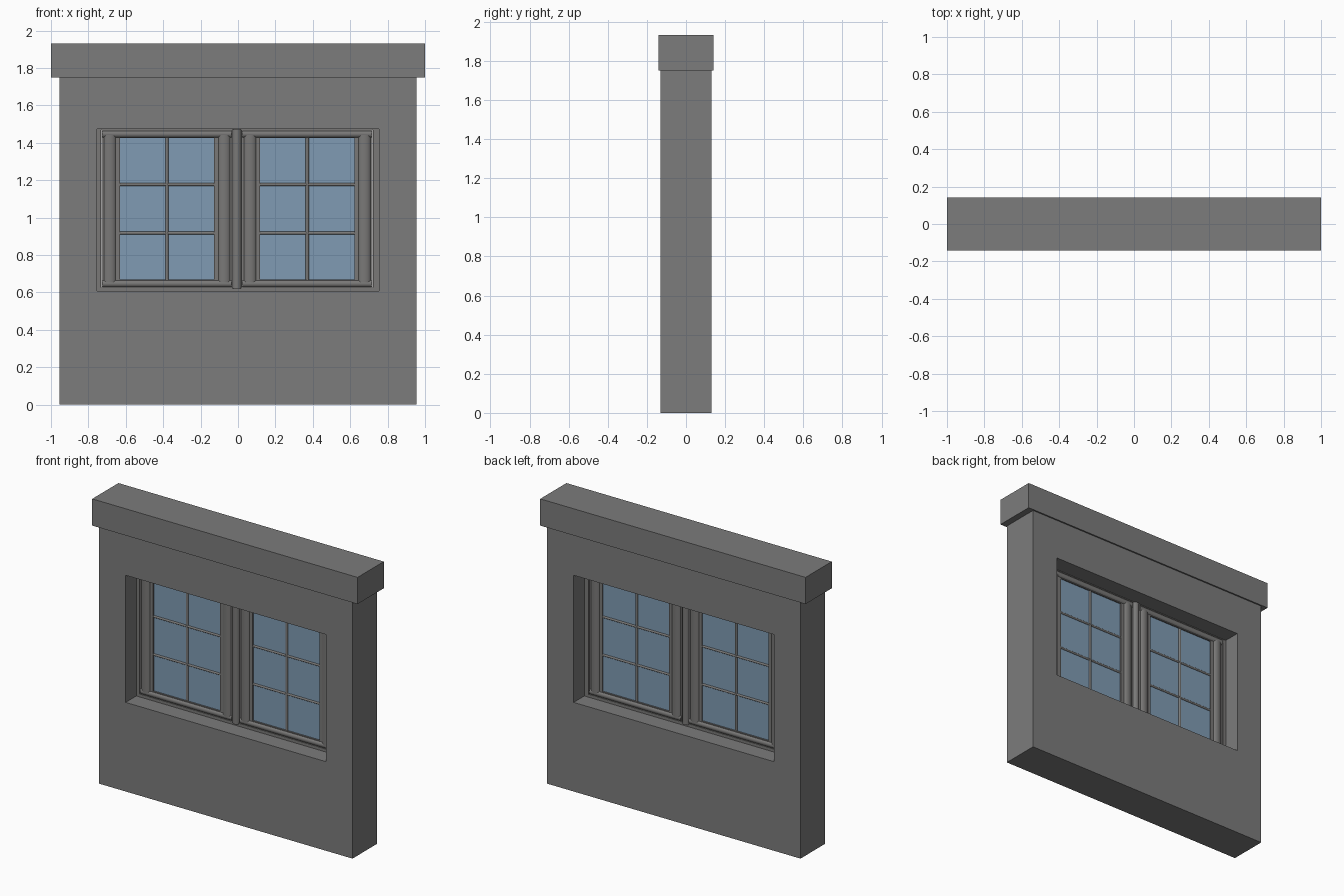
import bpy, bmesh, math
from mathutils import Matrix

if "Cube" in bpy.data.objects:
    bpy.data.objects.remove(bpy.data.objects["Cube"])


def material(name, rgb):
    m = bpy.data.materials.new(name)
    m.diffuse_color = (*rgb, 1)
    m.use_nodes = True
    m.node_tree.nodes["Principled BSDF"].inputs["Base Color"].default_value = m.diffuse_color
    return m


STONE = material("wall grey", (0.2, 0.2, 0.2))
FRAME = material("frame grey", (0.193, 0.19, 0.186))
GLASS = material("glass blue", (0.216, 0.33, 0.455))


def finish(bm, name, mat):
    bmesh.ops.recalc_face_normals(bm, faces=bm.faces)
    me = bpy.data.meshes.new(name)
    bm.to_mesh(me)
    bm.free()
    me.materials.append(mat)
    ob = bpy.data.objects.new(name, me)
    bpy.context.collection.objects.link(ob)
    return ob


def box(name, x0, x1, y, z0, z1, mat):
    """Box from -y to y."""
    bm = bmesh.new()
    bmesh.ops.create_cube(bm, size=1, matrix=Matrix.Translation(((x0 + x1) / 2, 0, (z0 + z1) / 2))
                          @ Matrix.Diagonal((x1 - x0, 2 * y, z1 - z0, 1)))
    return finish(bm, name, mat)


def ring(name, outer, inner, y, mat):
    """Rectangular slab with a rectangular hole; rects are x0, x1, z0, z1."""
    bm = bmesh.new()

    def loop(r, yy):
        x0, x1, z0, z1 = r
        return [bm.verts.new((x, yy, z)) for x, z in ((x0, z0), (x1, z0), (x1, z1), (x0, z1))]
    loops = [loop(outer, -y), loop(inner, -y), loop(inner, y), loop(outer, y)]
    for i in range(4):
        a, b = loops[i], loops[(i + 1) % 4]
        for k in range(4):
            n = (k + 1) % 4
            bm.faces.new((a[k], a[n], b[n], b[k]))
    return finish(bm, name, mat)


def rod(name, center, length, half_width, half_depth, mat, horizontal=False):
    """Rounded bar with an oval section, smooth along its side."""
    bm = bmesh.new()
    m = Matrix.Translation((center[0], 0, center[1]))
    if horizontal:
        m = m @ Matrix.Rotation(math.pi / 2, 4, 'Y')
    m = m @ Matrix.Diagonal((half_width, half_depth, length, 1))
    bmesh.ops.create_cone(bm, cap_ends=True, segments=24, radius1=1, radius2=1, depth=1, matrix=m)
    for f in bm.faces:
        f.smooth = len(f.verts) == 4
    return finish(bm, name, mat)


# Wall with window opening, and the cap along the top
OPEN = (-0.755, 0.755, 0.607, 1.473)
ring("wall", (-0.955, 0.955, 0, 1.75), OPEN, 0.131, STONE)
box("wall_cap", -1, 1, 0.141, 1.75, 1.932, STONE)

# Outer window frame, stepped
ring("outer_frame", OPEN, (-0.732, 0.722, 0.627, 1.468), 0.016, FRAME)
rod("mullion", (-0.007, 1.045), 0.85, 0.027, 0.03, FRAME)

GZ0, GZ1 = 0.67, 1.425
for side, cx in (("left", -0.38), ("right", 0.37)):
    # Rounded stiles and rails
    for tag, s in (("a", -1), ("b", 1)):
        rod(f"{side}_stile_{tag}", (cx + s * 0.306, 1.047), 0.79, 0.036, 0.025, FRAME)
    for tag, z in (("top", 1.447), ("bottom", 0.647)):
        rod(f"{side}_{tag}_rail", (cx, z), 0.69, 0.021, 0.022, FRAME, True)
    # Flat sash around the glass
    ring(f"{side}_sash", (cx - 0.35, cx + 0.35, 0.627, 1.468),
         (cx - 0.252, cx + 0.252, GZ0, GZ1), 0.012, FRAME)
    box(f"{side}_glass", cx - 0.255, cx + 0.255, 0.003, GZ0 - 0.003, GZ1 + 0.003, GLASS)
    # Glazing bars
    rod(f"{side}_upright_bar", (cx, (GZ0 + GZ1) / 2), GZ1 - GZ0, 0.009, 0.011, FRAME)
    for i, z in enumerate((0.917, 1.177)):
        rod(f"{side}_cross_bar_{i}", (cx, z), 0.504, 0.008, 0.01, FRAME, True)
